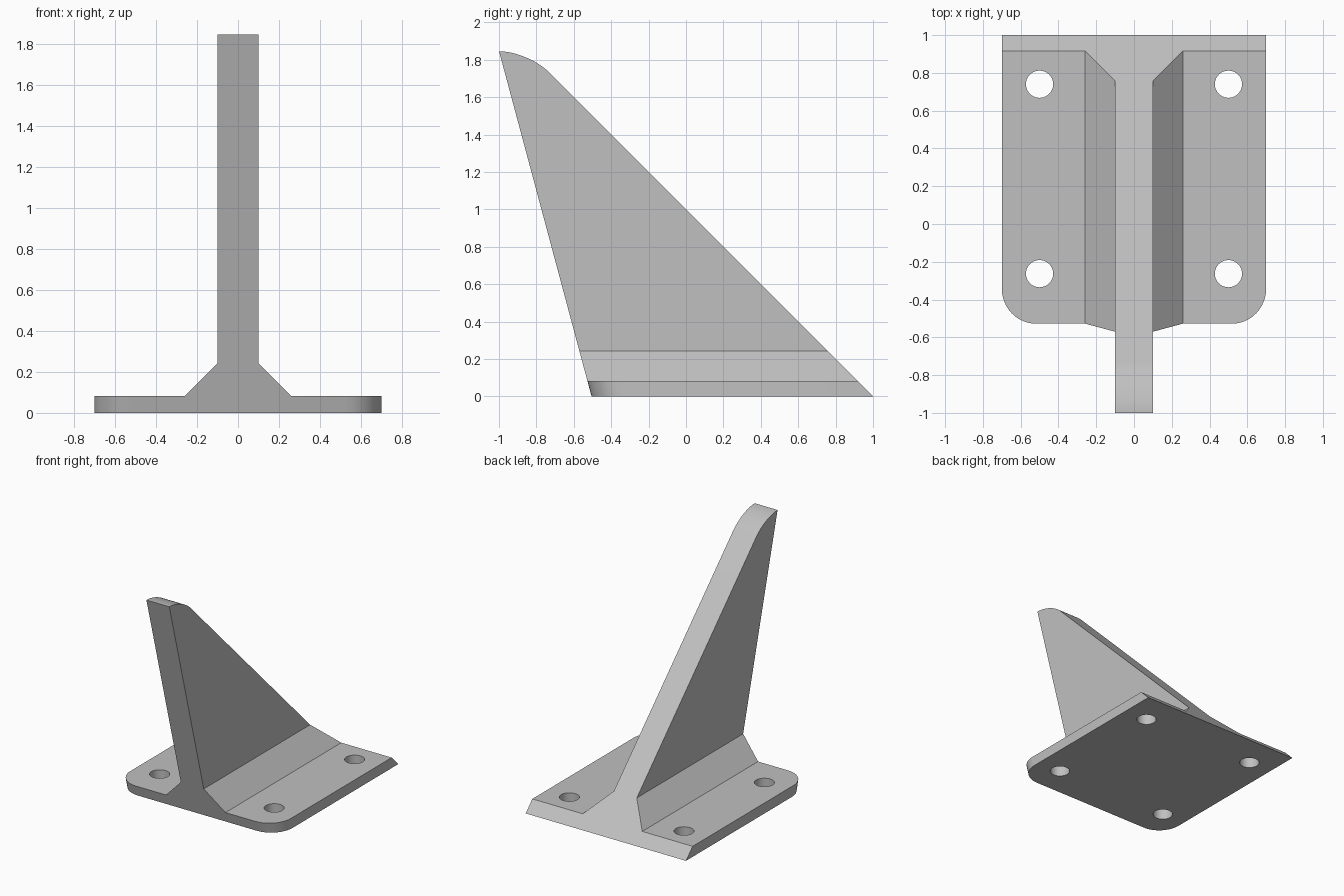
import bpy, bmesh, math

if "Cube" in bpy.data.objects:
    bpy.data.objects.remove(bpy.data.objects["Cube"])

TOP = 1.845
PLATE = 0.083


def y_front(z):          # leaning front plane
    return -0.505 - 0.268 * z


def y_back(z):           # 45 degree back plane
    return 1.0 - z


grey = bpy.data.materials.new("light_grey")
grey.diffuse_color = (0.53, 0.53, 0.53, 1)
grey.use_nodes = True
grey.node_tree.nodes["Principled BSDF"].inputs["Base Color"].default_value = grey.diffuse_color

# Cross-section of plate, gussets and fin, swept between the sloping end planes
half = [(0.7, 0), (0.7, PLATE), (0.26, PLATE), (0.1, 0.243), (0.1, TOP)]
section = half + [(-x, z) for x, z in reversed(half)]

bm = bmesh.new()
front = [bm.verts.new((x, y_front(z), z)) for x, z in section]
back = [bm.verts.new((x, y_back(z), z)) for x, z in section]
n = len(section)
bm.faces.new(front)
bm.faces.new(back[::-1])
for i in range(n):
    j = (i + 1) % n
    bm.faces.new((front[i], back[i], back[j], front[j]))
bmesh.ops.recalc_face_normals(bm, faces=bm.faces)


def round_edges(pairs, offset):
    edges = [bm.edges.get(p) for p in pairs]
    bmesh.ops.bevel(bm, geom=edges, offset=offset, offset_type='OFFSET',
                    segments=12, profile=0.5, affect='EDGES', clamp_overlap=False)


# Rounded fin tip and rounded front plate corners
corners = [(front[0], front[1]), (front[n - 1], front[n - 2])]
tip = [(back[4], back[5])]
round_edges(corners, 0.18)
round_edges(tip, 0.154)

mesh = bpy.data.meshes.new("mounting_bracket")
bm.to_mesh(mesh)
bm.free()
bracket = bpy.data.objects.new("mounting_bracket", mesh)
bpy.context.collection.objects.link(bracket)
mesh.materials.append(grey)

# Four screw holes
for x in (-0.5, 0.5):
    for y in (-0.263, 0.74):
        bpy.ops.mesh.primitive_cylinder_add(vertices=40, radius=0.072, depth=0.4,
                                            location=(x, y, 0))
        cutter = bpy.context.object
        cutter.name = "hole_cutter"
        cutter.hide_render = True
        cutter.data.materials.append(grey)
        mod = bracket.modifiers.new("hole", 'BOOLEAN')
        mod.operation = 'DIFFERENCE'
        mod.solver = 'EXACT'
        mod.object = cutter
        bpy.context.view_layer.objects.active = bracket
        bpy.ops.object.modifier_apply(modifier=mod.name)
        bpy.data.objects.remove(cutter)

# Smooth the curves, keep the other edges sharp
bpy.ops.object.select_all(action='DESELECT')
bracket.select_set(True)
bpy.context.view_layer.objects.active = bracket
bpy.ops.object.shade_smooth_by_angle(angle=math.radians(20))
